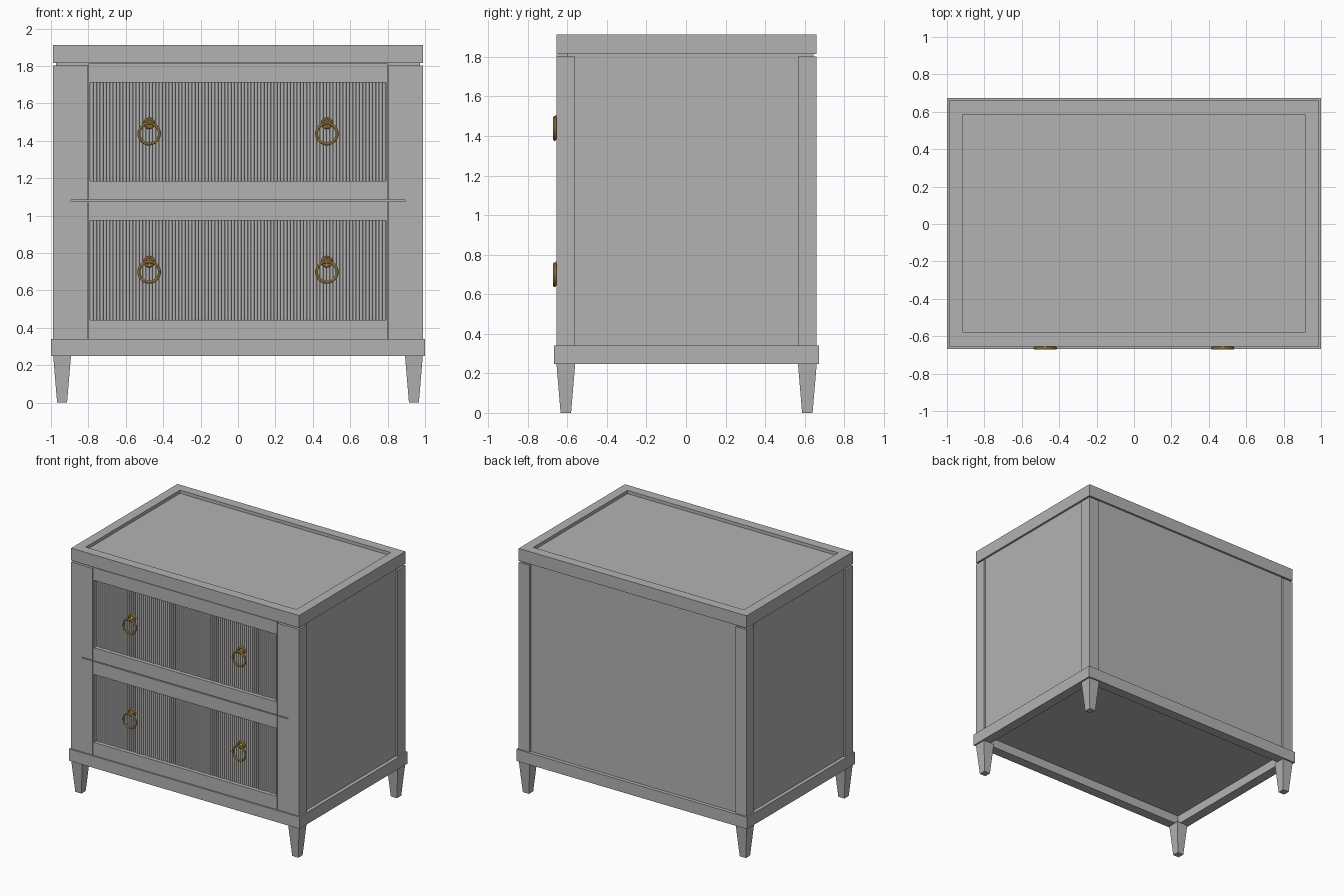
import bpy, bmesh, math
from mathutils import Matrix, Vector

if "Cube" in bpy.data.objects:
    bpy.data.objects.remove(bpy.data.objects["Cube"], do_unlink=True)

CY = 0.003                      # depth centre of the cabinet body
HX, HY = 0.988, 0.658           # half width and half depth of the body
FRONT = CY - HY
POST = 0.095


def material(name, color):
    mat = bpy.data.materials.new(name)
    mat.use_nodes = True
    mat.diffuse_color = color
    mat.node_tree.nodes["Principled BSDF"].inputs["Base Color"].default_value = color
    return mat


grey = material("grey paint", (0.45, 0.45, 0.45, 1))
brass = material("brass", (0.58, 0.36, 0.09, 1))


def finish(bm, name, mat, smooth=False):
    bmesh.ops.recalc_face_normals(bm, faces=bm.faces)
    mesh = bpy.data.meshes.new(name)
    bm.to_mesh(mesh)
    bm.free()
    mesh.materials.append(mat)
    obj = bpy.data.objects.new(name, mesh)
    bpy.context.collection.objects.link(obj)
    if smooth:
        bpy.ops.object.select_all(action="DESELECT")
        obj.select_set(True)
        bpy.context.view_layer.objects.active = obj
        bpy.ops.object.shade_smooth_by_angle(angle=math.radians(40))
    return obj


def add_box(bm, x, y, z):
    """Add a box from (low, high) ranges."""
    size = [b - a for a, b in (x, y, z)]
    mid = [(a + b) / 2 for a, b in (x, y, z)]
    return bmesh.ops.create_cube(
        bm, size=1, matrix=Matrix.Translation(mid) @ Matrix.Diagonal((*size, 1)))["verts"]


def box(name, x, y, z):
    bm = bmesh.new()
    add_box(bm, x, y, z)
    return finish(bm, name, grey)


def tray(name, x, y, z, direction, rim, depth):
    """Box whose upper or lower face is sunk inside a rim."""
    bm = bmesh.new()
    add_box(bm, x, y, z)
    bm.normal_update()
    face = next(f for f in bm.faces if f.normal.z * direction > 0.9)
    for thickness, shift in ((rim, 0), (0.0005, depth)):
        bmesh.ops.inset_region(bm, faces=[face], thickness=thickness)
        bmesh.ops.translate(bm, verts=face.verts, vec=(0, 0, -direction * shift))
    return finish(bm, name, grey)


def add_torus(bm, centre, major, minor, n=32, m=8):
    """Add a ring facing the front."""
    rings = []
    for i in range(n):
        a = math.tau * i / n
        radial = Vector((math.cos(a), 0, math.sin(a)))
        rings.append([bm.verts.new(Vector(centre) + radial * (major + minor * math.cos(b))
                                   + Vector((0, minor * math.sin(b), 0)))
                      for b in (math.tau * j / m for j in range(m))])
    for i in range(n):
        for j in range(m):
            r, s, k = rings[i], rings[(i + 1) % n], (j + 1) % m
            bm.faces.new((r[j], s[j], s[k], r[k]))


def add_disc(bm, x, z, radius, y0, y1):
    mat = Matrix.Translation((x, (y0 + y1) / 2, z)) @ Matrix.Rotation(math.pi / 2, 4, "X")
    bmesh.ops.create_cone(bm, cap_ends=True, segments=24, radius1=radius,
                          radius2=radius, depth=abs(y1 - y0), matrix=mat)


# Carcass, plinth and top
box("carcass", (-0.972, 0.972), (-0.60, CY + HY - 0.016), (0.33, 1.82))
tray("plinth", (-1, 1), (CY - 0.67, CY + 0.67), (0.248, 0.34), -1, 0.11, 0.07)
tray("top", (-HX, HX), (FRONT, CY + HY), (1.815, 1.912), 1, 0.105, 0.025)

# Corner posts and tapered legs
for sx, side in ((1, "left"), (-1, "right")):
    for sy, end in ((-1, "front"), (1, "back")):
        xs = sorted((sx * HX, sx * (HX - POST)))
        ys = sorted((CY + sy * HY, CY + sy * (HY - POST)))
        box(f"{end}_{side}_post", xs, ys, (0.34, 1.803))
        bm = bmesh.new()
        verts = add_box(bm, xs, ys, (0, 0.25))
        centre = Vector((sum(xs) / 2, sum(ys) / 2, 0))
        for v in verts:
            if v.co.z < 0.1:
                v.co = centre + (v.co - centre) * 0.56
        finish(bm, f"{end}_{side}_leg", grey)

# Drawers: frame, reeded panel, handles
REEDS, SEG, PANEL = 90, 6, 0.79
for label, low, high in (("lower", 0.34, 1.075), ("upper", 1.082, 1.812)):
    p0, p1 = low + 0.102, high - 0.1
    depth = (FRONT, -0.59)
    bm = bmesh.new()
    add_box(bm, (-0.798, 0.798), depth, (low, p0))
    add_box(bm, (-0.798, 0.798), depth, (p1, high))
    for s in (-1, 1):
        add_box(bm, sorted((s * PANEL, s * 0.798)), depth, (p0, p1))
    finish(bm, f"{label}_drawer_frame", grey)
    for s, side in ((1, "left"), (-1, "right")):
        box(f"{label}_{side}_stile", sorted((s * 0.801, s * (HX - POST))),
            depth, (low, min(high, 1.803)))

    bm = bmesh.new()
    radius = PANEL / REEDS
    columns = []
    for i in range(REEDS):
        for j in range(SEG + (i == REEDS - 1)):
            a = math.pi * j / SEG
            x = -PANEL + radius * (2 * i + 1 - math.cos(a))
            y = -0.618 - radius * math.sin(a)
            columns.append([bm.verts.new((x, y, z)) for z in (p0, p1)])
    for a, b in zip(columns, columns[1:]):
        bm.faces.new((a[0], b[0], b[1], a[1]))
    finish(bm, f"{label}_reeded_panel", grey, True)

    mid = (p0 + p1) / 2
    for s, side in ((1, "left"), (-1, "right")):
        x = s * 0.475
        bm = bmesh.new()
        add_disc(bm, x, mid + 0.045, 0.03, -0.61, -0.634)
        add_disc(bm, x, mid + 0.045, 0.012, -0.63, -0.66)
        add_torus(bm, (x, -0.638, mid + 0.045), 0.024, 0.007, 24)
        add_torus(bm, (x, -0.664, mid - 0.01), 0.055, 0.008)
        finish(bm, f"{label}_{side}_ring_handle", brass, True)
